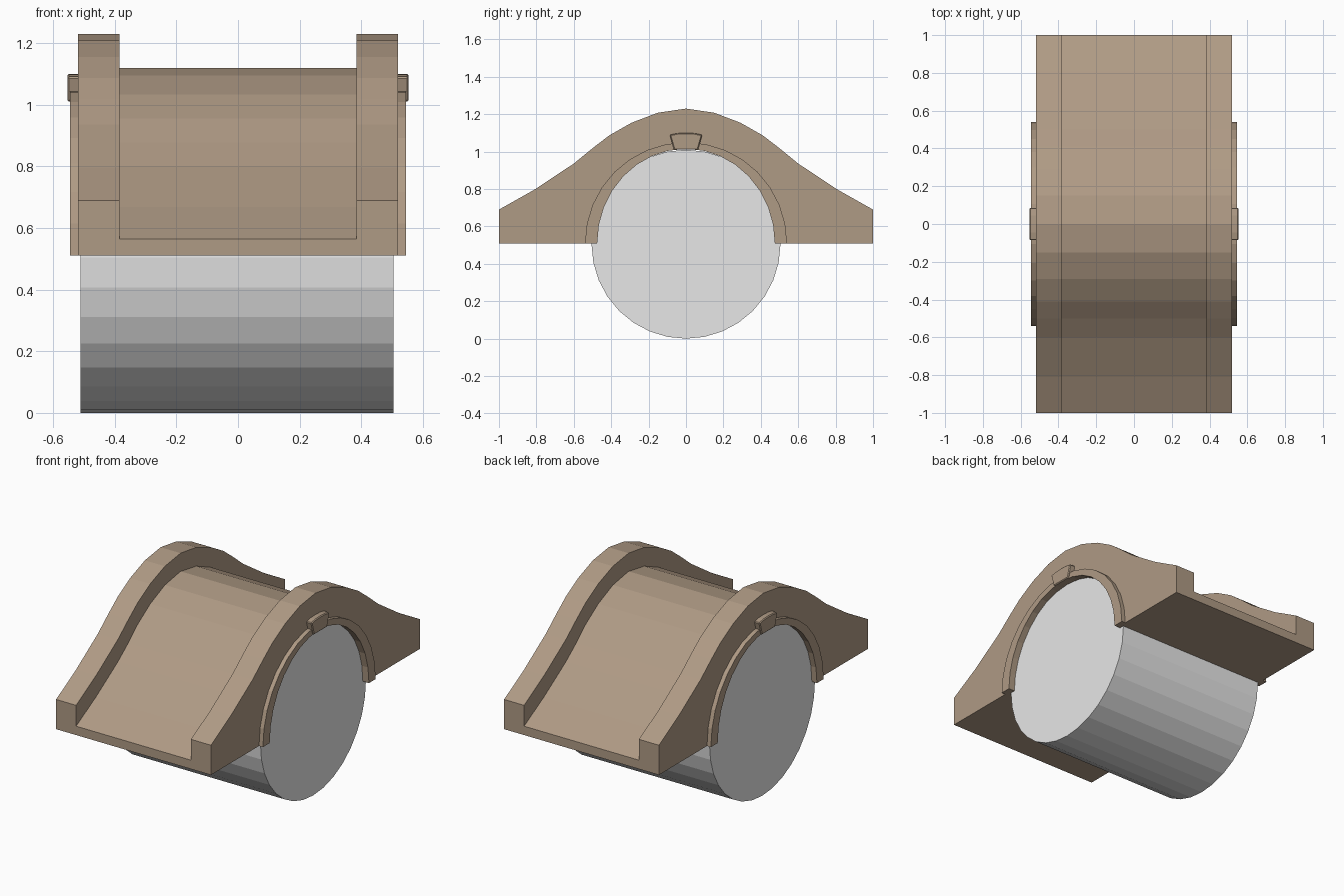
import bpy, bmesh, math

if "Cube" in bpy.data.objects:
    bpy.data.objects.remove(bpy.data.objects["Cube"])


def material(name, rgb):
    m = bpy.data.materials.new(name)
    m.diffuse_color = (*rgb, 1)
    m.use_nodes = True
    m.node_tree.nodes["Principled BSDF"].inputs["Base Color"].default_value = m.diffuse_color
    return m


brown = material("tan brown", (0.43, 0.325, 0.234))
grey = material("light grey", (0.8, 0.8, 0.8))


def extrude_profile(name, profile, x0, x1, mat):
    """Extrude a closed (y, z) outline along x."""
    bm = bmesh.new()
    face = bm.faces.new([bm.verts.new((x0, y, z)) for y, z in profile])
    res = bmesh.ops.extrude_face_region(bm, geom=[face])
    verts = [g for g in res["geom"] if isinstance(g, bmesh.types.BMVert)]
    bmesh.ops.translate(bm, verts=verts, vec=(x1 - x0, 0, 0))
    bmesh.ops.recalc_face_normals(bm, faces=bm.faces)
    mesh = bpy.data.meshes.new(name)
    bm.to_mesh(mesh)
    bm.free()
    mesh.materials.append(mat)
    obj = bpy.data.objects.new(name, mesh)
    bpy.context.collection.objects.link(obj)
    return obj


def arc(ry, rz, n):
    """Half ellipse from +y to -y, springing from the flat base."""
    return [(ry * math.cos(math.pi * i / n), BASE + rz * math.sin(math.pi * i / n))
            for i in range(n + 1)]


BASE = 0.51
inner = arc(0.475, 0.505, 16)

# Bell-shaped outline of the cap, mirrored in y
half = [(-1, 0.69), (-0.81, 0.797), (-0.6, 0.936), (-0.5, 1.018), (-0.41, 1.087),
        (-0.29, 1.155), (-0.15, 1.208), (0, 1.23)]
bell = half + [(-y, z) for y, z in reversed(half[:-1])]

# Middle web: the same bell, lowered by a constant thickness
web = []
for i, (y, z) in enumerate(bell):
    a, b = bell[max(i - 1, 0)], bell[min(i + 1, len(bell) - 1)]
    slope = (b[1] - a[1]) / (b[0] - a[0])
    web.append((y, z - 0.11 * math.hypot(1, slope)))


def cap_outline(top):
    return [(-1, BASE)] + top + [(1, BASE)] + inner


extrude_profile("cap_web", cap_outline(web), -0.385, 0.385, brown)

# Raised side walls, bearing rims and locking keys on both ends
rim = arc(0.54, 0.54, 16) + inner[::-1]
key = [(-0.064, 1.01), (-0.087, 1.09), (-0.045, 1.098), (0, 1.10),
       (0.045, 1.098), (0.087, 1.09), (0.064, 1.01)]
for side, s in (("left", -1), ("right", 1)):
    extrude_profile("side_wall_" + side, cap_outline(bell), s * 0.385, s * 0.519, brown)
    extrude_profile("bearing_rim_" + side, rim, s * 0.48, s * 0.545, brown)
    k = extrude_profile("locking_key_" + side, key, s * 0.48, s * 0.554, brown)
    bev = k.modifiers.new("soft edge", "BEVEL")
    bev.width, bev.segments = 0.005, 1

# Round shaft, 32 sides
shaft = [(0.505 * math.cos(math.tau * i / 32), 0.505 + 0.505 * math.sin(math.tau * i / 32))
         for i in range(32)]
extrude_profile("shaft", shaft, -0.511, 0.504, grey)
